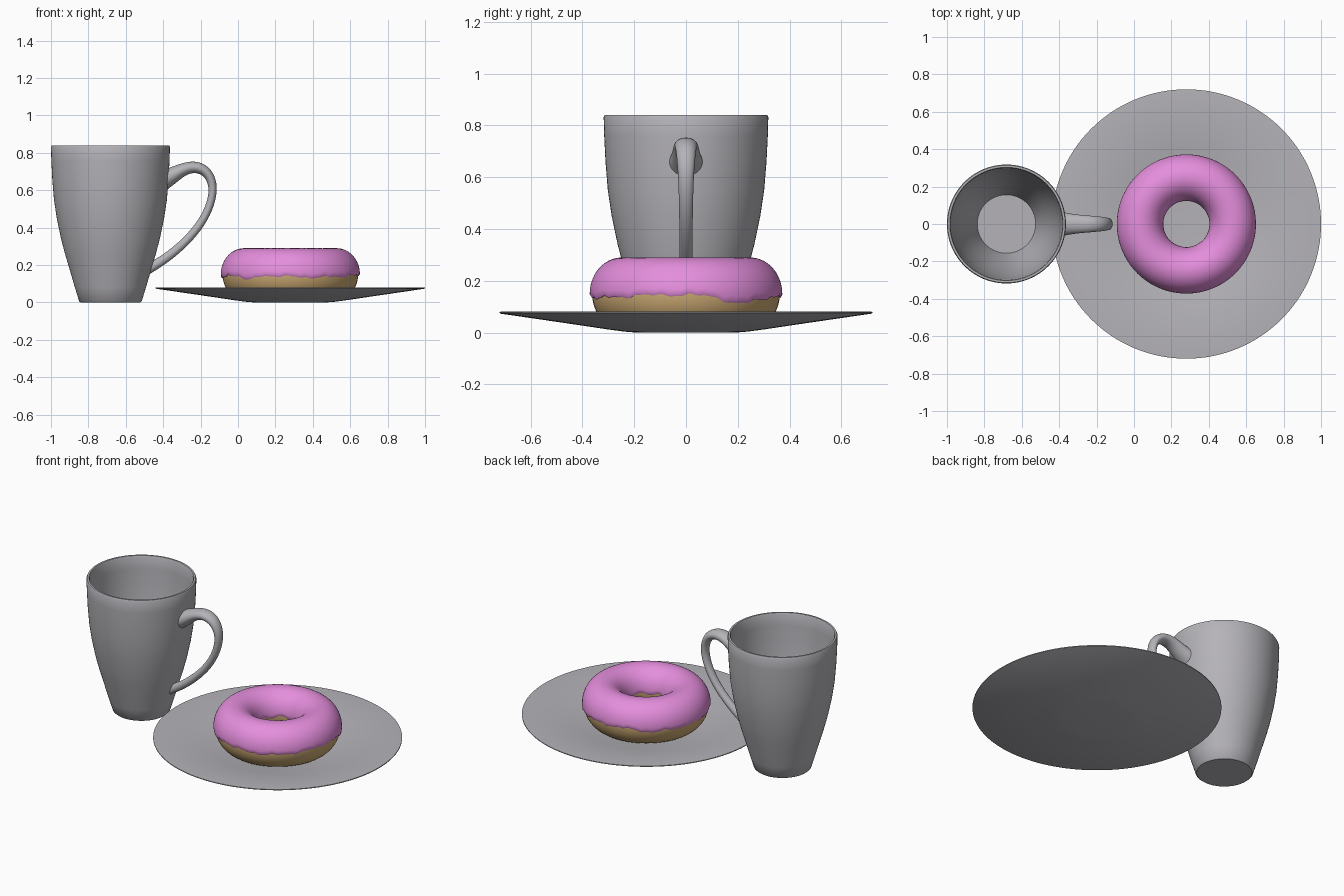
import bpy, bmesh, math
from mathutils import Vector

if "Cube" in bpy.data.objects:
    bpy.data.objects.remove(bpy.data.objects["Cube"])

TAU = 2 * math.pi
MUG_X, PLATE_X = -0.682, 0.28


def material(name, rgb):
    m = bpy.data.materials.new(name)
    m.diffuse_color = (*rgb, 1)
    m.use_nodes = True
    m.node_tree.nodes["Principled BSDF"].inputs["Base Color"].default_value = m.diffuse_color
    return m


grey = material("grey ceramic", (0.46, 0.45, 0.48))
pink = material("pink icing", (0.78, 0.27, 0.72))
tan = material("tan dough", (0.60, 0.40, 0.17))


def finish(bm, name, mat, x=0, angle=35):
    bmesh.ops.remove_doubles(bm, verts=bm.verts, dist=1e-5)
    bmesh.ops.recalc_face_normals(bm, faces=bm.faces)
    me = bpy.data.meshes.new(name)
    bm.to_mesh(me)
    bm.free()
    me.materials.append(mat)
    ob = bpy.data.objects.new(name, me)
    bpy.context.collection.objects.link(ob)
    ob.location.x = x
    bpy.ops.object.select_all(action='DESELECT')
    ob.select_set(True)
    bpy.context.view_layer.objects.active = ob
    bpy.ops.object.shade_smooth_by_angle(angle=math.radians(angle))
    return ob


def skin(rings, loop_rings=False, loop_points=True):
    """Faces between successive rings of points."""
    bm = bmesh.new()
    vs = [[bm.verts.new(p) for p in r] for r in rings]
    n, m = len(vs), len(vs[0])
    for i in range(n if loop_rings else n - 1):
        for j in range(m if loop_points else m - 1):
            a, b = vs[i], vs[(i + 1) % n]
            k = (j + 1) % m
            bm.faces.new((a[j], a[k], b[k], b[j]))
    return bm


def lathe(name, profile, mat, x, steps=96):
    bm = bmesh.new()
    vs = [bm.verts.new((r, 0, z)) for r, z in profile]
    es = [bm.edges.new(p) for p in zip(vs, vs[1:])]
    bmesh.ops.spin(bm, geom=vs + es, cent=(0, 0, 0), axis=(0, 0, 1),
                   angle=TAU, steps=steps)
    bmesh.ops.remove_doubles(bm, verts=bm.verts, dist=1e-5)
    bmesh.ops.dissolve_degenerate(bm, edges=bm.edges, dist=1e-5)
    return finish(bm, name, mat, x)


# Mug: tapered hollow body
lathe("mug_body", [
    (0, 0), (0.160, 0), (0.167, 0.006), (0.190, 0.08), (0.218, 0.176),
    (0.243, 0.26), (0.264, 0.34), (0.287, 0.45), (0.302, 0.55),
    (0.311, 0.66), (0.316, 0.76), (0.318, 0.832), (0.314, 0.84),
    (0.303, 0.84), (0.299, 0.832), (0.297, 0.76), (0.291, 0.66),
    (0.282, 0.55), (0.267, 0.45), (0.244, 0.34), (0.223, 0.26),
    (0.198, 0.176), (0.170, 0.08), (0.156, 0.03), (0, 0.03)], grey, MUG_X)

# Handle: x, z, half thickness, half width along its centre line
path = [(-0.381, 0.66, 0.056, 0.066), (-0.345, 0.683, 0.044, 0.057),
        (-0.29, 0.714, 0.034, 0.050), (-0.23, 0.728, 0.033, 0.045),
        (-0.172, 0.706, 0.030, 0.040), (-0.138, 0.652, 0.025, 0.034),
        (-0.132, 0.58, 0.022, 0.030), (-0.162, 0.48, 0.022, 0.027),
        (-0.23, 0.375, 0.023, 0.026), (-0.33, 0.278, 0.024, 0.025),
        (-0.41, 0.22, 0.026, 0.025), (-0.472, 0.183, 0.034, 0.028)]
rings = []
for i, (x, z, t, w) in enumerate(path):
    if i == 0:
        d = Vector((1, 0, 0.1))
    elif i == len(path) - 1:
        d = Vector((-1, 0, 0.1))
    else:
        p, q = path[i - 1], path[i + 1]
        d = Vector((q[0] - p[0], 0, q[1] - p[1]))
    d.normalize()
    normal = Vector((-d.z, 0, d.x))
    rings.append([Vector((x, 0, z)) + normal * (t * 1.02 * math.cos(a))
                  + Vector((0, w * 1.02 * math.sin(a), 0))
                  for a in (TAU * k / 12 for k in range(12))])
handle = finish(skin(rings), "mug_handle", grey, 0, 80)
handle.modifiers.new("smooth", 'SUBSURF').levels = 2
handle.modifiers["smooth"].render_levels = 2

# Plate: thin shallow dish
lathe("plate", [
    (0, 0), (0.19, 0), (0.24, 0.004), (0.30, 0.012), (0.40, 0.027),
    (0.715, 0.073), (0.72, 0.075), (0.72, 0.080), (0.715, 0.081),
    (0.40, 0.036), (0.30, 0.021), (0.24, 0.013), (0.19, 0.009),
    (0, 0.009)], grey, PLATE_X, 128)

# Doughnut: slightly tall ring of dough
MAJOR, ZC = 0.2475, 0.15


def ring_point(u, v, rad, height):
    r = MAJOR + rad * math.cos(v)
    return (r * math.cos(u), r * math.sin(u), ZC + height * math.sin(v))


dough = [[ring_point(TAU * i / 96, TAU * j / 40, 0.115, 0.135)
          for j in range(40)] for i in range(96)]
finish(skin(dough, True), "doughnut_dough", tan, PLATE_X, 60)


# Icing: outer shell with a wavy dripping edge
def bump(u, degrees, width):
    d = (math.degrees(u) - degrees + 180) % 360 - 180
    return math.exp(-(d / width) ** 2)


def edge(u):
    z = 0.141 + 0.006 * math.sin(3 * u + 2) + 0.004 * math.sin(11 * u)
    z += 0.003 * math.sin(23 * u + 1) + 0.002 * math.sin(41 * u)
    return z - 0.025 * bump(u, 233, 9) - 0.025 * bump(u, 35, 14) \
        - 0.015 * bump(u, 130, 12)


icing = []
for i in range(240):
    u = TAU * i / 240
    v0 = math.asin((edge(u) - ZC) / 0.14)
    v1 = math.pi - math.asin((0.008 * math.sin(7 * u) - 0.002) / 0.14)
    row = [ring_point(u, v0, 0.112, 0.132),
           ring_point(u, v0 - 0.01, 0.119, 0.138)]
    row += [ring_point(u, v0 + (v1 - v0) * (0.02 + 0.96 * j / 28),
                       0.1245, 0.14) for j in range(29)]
    row += [ring_point(u, v1 + 0.01, 0.119, 0.138),
            ring_point(u, v1, 0.112, 0.132)]
    icing.append(row)
finish(skin(icing, True, False), "doughnut_icing", pink, PLATE_X, 50)
